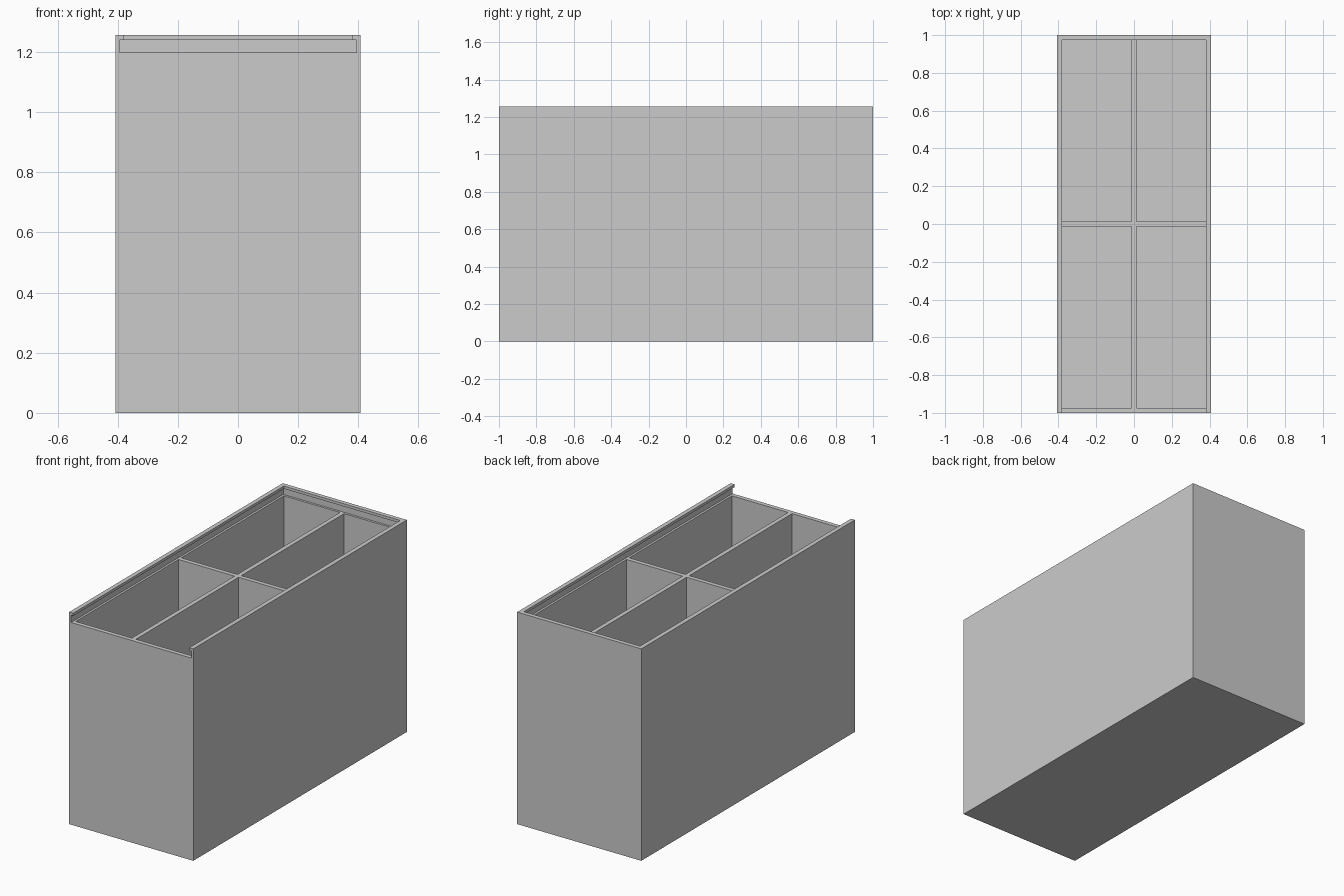
import bpy

if "Cube" in bpy.data.objects:
    bpy.data.objects.remove(bpy.data.objects["Cube"])

HALF_X, HALF_Y, HEIGHT = 0.407, 1.0, 1.256
WALL = 0.026                      # wall, floor and divider thickness
RAIL_Z, LIP_Z = 1.198, 1.24       # bottom and top of the lid groove

grey = bpy.data.materials.new("plain grey")
grey.use_nodes = True
colour = (0.6, 0.6, 0.6, 1)
grey.diffuse_color = colour
grey.node_tree.nodes["Principled BSDF"].inputs["Base Color"].default_value = colour


def box(name, low, high):
    """Axis-aligned box between two corners."""
    centre = [(a + b) / 2 for a, b in zip(low, high)]
    bpy.ops.mesh.primitive_cube_add(size=1, location=centre)
    ob = bpy.context.object
    ob.name = name
    ob.scale = [b - a for a, b in zip(low, high)]
    bpy.ops.object.transform_apply(location=True, rotation=False, scale=True)
    ob.data.materials.append(grey)
    return ob


def carve(body, name, low, high):
    """Cut a box-shaped space out of the body."""
    cutter = box(name, low, high)
    cutter.hide_render = True
    mod = body.modifiers.new(name, "BOOLEAN")
    mod.operation = "DIFFERENCE"
    mod.solver = "EXACT"
    mod.object = cutter
    bpy.context.view_layer.objects.active = body
    bpy.ops.object.modifier_apply(modifier=mod.name)
    bpy.data.objects.remove(cutter)


# Solid block that becomes the box
body = box("divided_box", (-HALF_X, -HALF_Y, 0), (HALF_X, HALF_Y, HEIGHT))

# Lid groove, open at the front and sunk half a wall into the sides and back
gx, gy = HALF_X - WALL / 2, HALF_Y - WALL / 2
carve(body, "lid_groove", (-gx, -HALF_Y - 0.1, RAIL_Z), (gx, gy, LIP_Z))

# Opening between the overhanging lips
ix, iy = HALF_X - WALL, HALF_Y - WALL
carve(body, "lip_opening", (-ix, -HALF_Y - 0.1, RAIL_Z + 0.02), (ix, iy, HEIGHT + 0.1))

# Four compartments, leaving a cross of dividers flush with the groove floor
gap = WALL / 2
for x0, x1 in ((-ix, -gap), (gap, ix)):
    for y0, y1 in ((-iy, -gap), (gap, iy)):
        carve(body, "compartment", (x0, y0, WALL), (x1, y1, RAIL_Z + 0.01))
